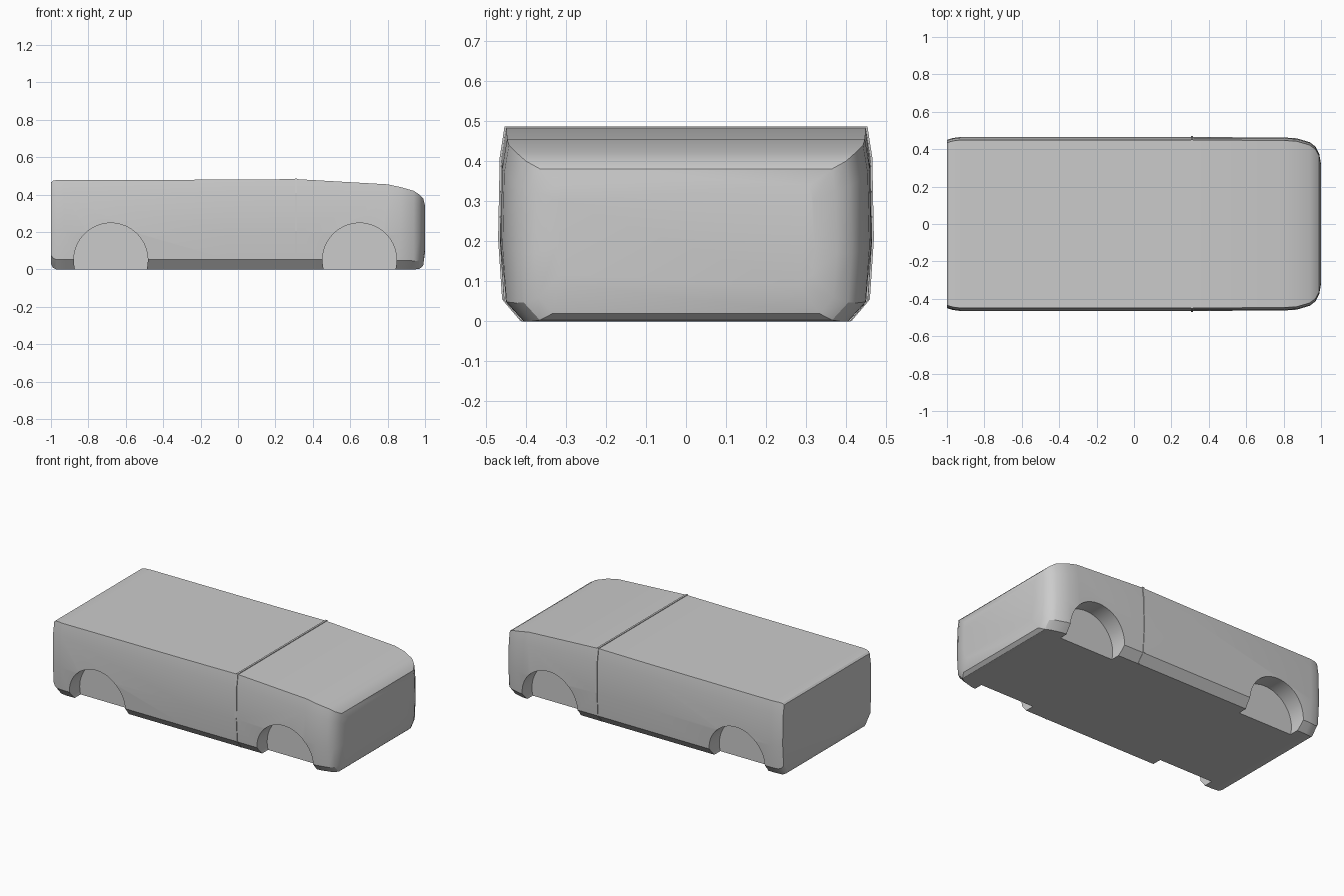
import bpy, bmesh, math

if "Cube" in bpy.data.objects:
    bpy.data.objects.remove(bpy.data.objects["Cube"])

paint = bpy.data.materials.new("body grey")
paint.diffuse_color = (0.6, 0.6, 0.6, 1)
paint.use_nodes = True
paint.node_tree.nodes["Principled BSDF"].inputs["Base Color"].default_value = paint.diffuse_color

# cross-section of the body: (half width, fraction of height)
SECTION = [(0.41, 0), (0.455, 0.11), (0.465, 0.42), (0.461, 0.84), (0.449, 1)]


def loft(name, stations):
    """Skin a closed body over stations (x, width factor, bottom z, top z)."""
    bm = bmesh.new()
    rings = []
    for x, w, zb, zt in stations:
        right = [(x, -y * w, zb + f * (zt - zb)) for y, f in SECTION]
        left = [(x, -y, z) for x, y, z in reversed(right)]
        rings.append([bm.verts.new(p) for p in right + left])
    n = len(rings[0])
    for a, b in zip(rings, rings[1:]):
        for i in range(n):
            j = (i + 1) % n
            bm.faces.new((a[i], a[j], b[j], b[i]))
    bm.faces.new(rings[0])
    bm.faces.new(rings[-1])
    bmesh.ops.recalc_face_normals(bm, faces=bm.faces)
    me = bpy.data.meshes.new(name)
    bm.to_mesh(me)
    bm.free()
    me.materials.append(paint)
    ob = bpy.data.objects.new(name, me)
    bpy.context.collection.objects.link(ob)
    return ob


# main shell, blunt at the rear and rounded at the nose
body = loft("body_shell", [
    (-1.0, 0.965, 0.03, 0.465), (-0.99, 0.975, 0.01, 0.474), (-0.97, 0.988, 0, 0.478),
    (-0.93, 1, 0, 0.478), (-0.05, 1, 0, 0.48), (0.31, 1, 0, 0.483),
    (0.8, 0.995, 0, 0.455), (0.87, 0.985, 0, 0.44), (0.94, 0.94, 0, 0.42),
    (0.97, 0.89, 0.003, 0.4), (0.99, 0.81, 0.02, 0.38), (1.0, 0.69, 0.09, 0.34)])

# wheel arches cut into both sides
for x in (-0.68, 0.65):
    for side in (-1, 1):
        bpy.ops.mesh.primitive_cylinder_add(
            vertices=64, radius=0.198, depth=0.3,
            location=(x, side * 0.5, 0.05), rotation=(math.pi / 2, 0, 0))
        cutter = bpy.context.object
        cutter.name = "arch_cutter"
        cutter.data.materials.append(paint)
        cutter.hide_render = True
        mod = body.modifiers.new("arch", 'BOOLEAN')
        mod.operation = 'DIFFERENCE'
        mod.solver = 'EXACT'
        mod.object = cutter
        bpy.context.view_layer.objects.active = body
        bpy.ops.object.modifier_apply(modifier=mod.name)
        bpy.data.objects.remove(cutter)

# thin raised band around roof and sides
band = loft("roof_band", [(0.304, 1.009, 0.001, 0.487), (0.316, 1.009, 0.001, 0.487)])

# smooth shading with sharp edges kept
bpy.ops.object.select_all(action='DESELECT')
body.select_set(True)
bpy.context.view_layer.objects.active = body
bpy.ops.object.shade_smooth_by_angle(angle=math.radians(30))
